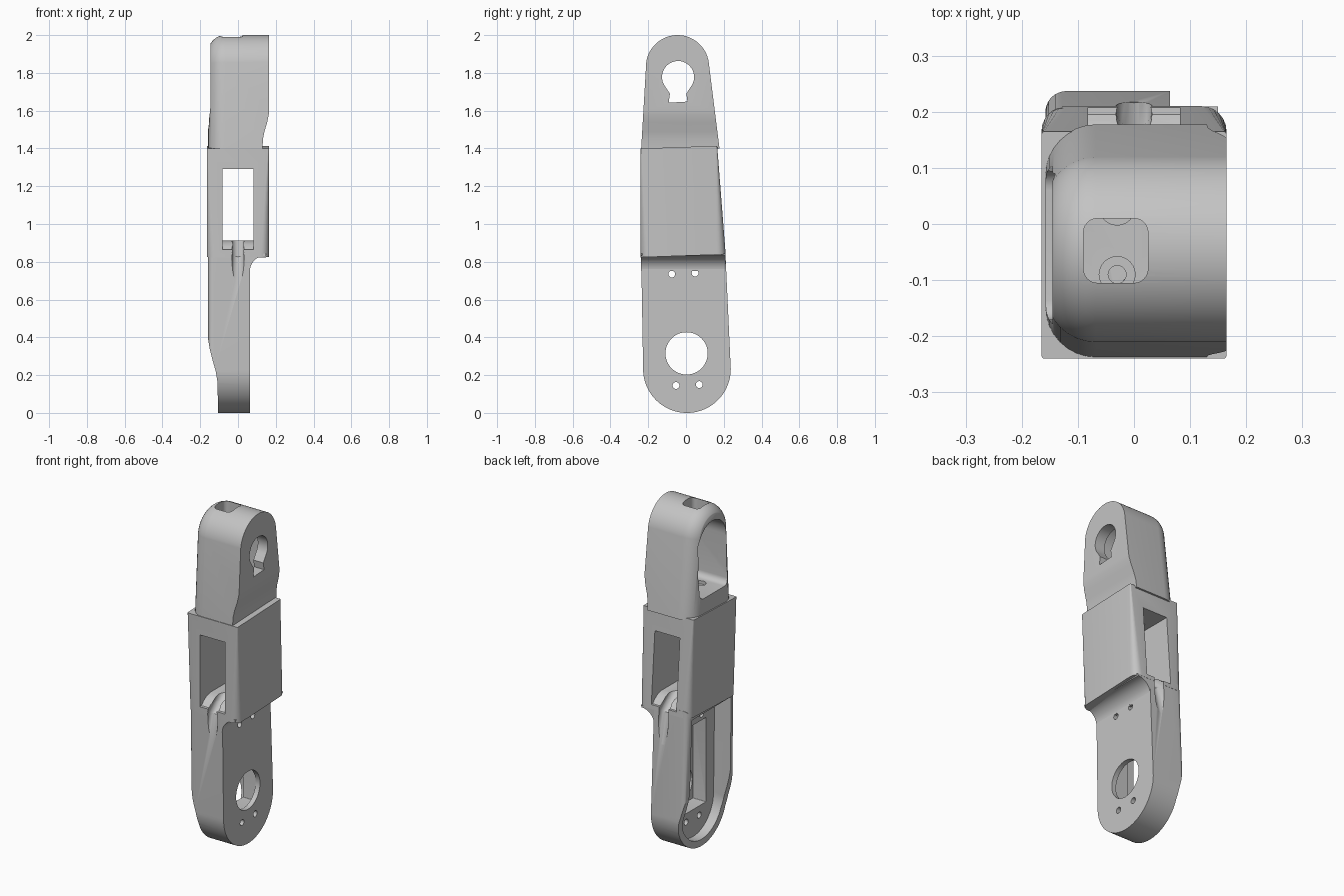
import bpy, bmesh, math
from mathutils import Vector

cube = bpy.data.objects.get("Cube")
if cube:
    bpy.data.objects.remove(cube)

grey = bpy.data.materials.new("plain grey")
grey.use_nodes = True
colour = (0.55, 0.55, 0.55, 1)
grey.diffuse_color = colour
grey.node_tree.nodes["Principled BSDF"].inputs["Base Color"].default_value = colour


# --- helpers ---
def place(pts, axis, t):
    """Put a flat outline on the plane at distance t along an axis."""
    if axis == "x":
        return [(t, u, v) for u, v in pts]
    if axis == "y":
        return [(u, t, v) for u, v in pts]
    return [(u, v, t) for u, v in pts]


def loft(name, rings):
    bm = bmesh.new()
    rows = [[bm.verts.new(p) for p in ring] for ring in rings]
    n = len(rows[0])
    for a, b in zip(rows, rows[1:]):
        for i in range(n):
            j = (i + 1) % n
            bm.faces.new((a[i], a[j], b[j], b[i]))
    bm.faces.new(rows[0])
    bm.faces.new(rows[-1])
    bmesh.ops.recalc_face_normals(bm, faces=bm.faces)
    mesh = bpy.data.meshes.new(name)
    bm.to_mesh(mesh)
    bm.free()
    mesh.materials.append(grey)
    obj = bpy.data.objects.new(name, mesh)
    bpy.context.collection.objects.link(obj)
    return obj


def prism(name, pts, axis, a, b):
    return loft(name, [place(pts, axis, a), place(pts, axis, b)])


def arc(cx, cy, r, start, end, n):
    angles = [math.radians(start + (end - start) * i / n) for i in range(n + 1)]
    return [(cx + r * math.cos(a), cy + r * math.sin(a)) for a in angles]


def circle(cx, cy, r, n=32):
    return arc(cx, cy, r, 0, 360, n)[:-1]


def rounded(u0, u1, v0, v1, r):
    return (arc(u1 - r, v1 - r, r, 0, 90, 6) + arc(u0 + r, v1 - r, r, 90, 180, 6)
            + arc(u0 + r, v0 + r, r, 180, 270, 6) + arc(u1 - r, v0 + r, r, 270, 360, 6))


def inset(pts, d):
    """Shrink a counter-clockwise outline by d."""
    out = []
    for i, p in enumerate(pts):
        a, p, b = Vector(pts[i - 1]), Vector(p), Vector(pts[(i + 1) % len(pts)])
        e, f = (p - a).normalized(), (b - p).normalized()
        m, n = Vector((e.y, -e.x)), Vector((f.y, -f.x))
        out.append(tuple(p - (m + n) * d / (1 + m.dot(n))))
    return out


def rounded_slab(name, pts, x_sharp, x_round, r):
    """Slab across x whose edge is rounded on the -x side only."""
    rings = [place(pts, "x", x_sharp)]
    for i in range(9):
        a = math.pi / 2 * i / 8
        rings.append(place(inset(pts, r * (1 - math.cos(a))), "x",
                           x_round + r * (1 - math.sin(a))))
    return loft(name, rings)


def rod(name, a, b, r):
    """Round bar between two points (y, z) on the x = 0 plane."""
    a, b = Vector((0, *a)), Vector((0, *b))
    d = (b - a).normalized()
    side, up = Vector((1, 0, 0)), d.cross(Vector((1, 0, 0)))
    return loft(name, [[c + side * u + up * v for u, v in circle(0, 0, r, 24)] for c in (a, b)])


def combine(obj, tool, operation="DIFFERENCE"):
    mod = obj.modifiers.new("cut", "BOOLEAN")
    mod.operation, mod.solver, mod.object = operation, "EXACT", tool
    bpy.context.view_layer.objects.active = obj
    bpy.ops.object.modifier_apply(modifier=mod.name)


helpers = []


def tool(obj):
    obj.hide_render = True
    helpers.append(obj)
    return obj


# --- lower shell: rounded outline, tapered towards the foot ---
def lower_outline(top):
    return arc(0.005, 0.232, 0.232, 180, 360, 40) + [(0.207, top), (-0.238, top)]


lower = rounded_slab("lower_shell", lower_outline(0.88), 0.064, -0.158, 0.03)
side = [(0.2, -0.1), (0.2, 1), (-0.2, 1), (-0.2, 0.42), (-0.158, 0.39), (-0.15, 0.34),
        (-0.135, 0.28), (-0.118, 0.22), (-0.108, 0.16), (-0.105, -0.1)]
combine(lower, tool(prism("taper", side, "y", -0.5, 0.5)), "INTERSECT")

lower_cutters = [
    prism("shell_pocket", inset(lower_outline(0.86), 0.04), "x", -0.4, -0.05),
    prism("motor_recess", rounded(-0.115, 0.118, 0.2, 0.7, 0.004), "x", -0.3, 0.035),
    prism("shaft_hole", circle(0.003, 0.315, 0.112, 48), "x", 0, 0.3),
]
for y, z in ((-0.075, 0.735), (0.048, 0.74), (-0.053, 0.145), (0.07, 0.15)):
    lower_cutters.append(prism("screw_hole", circle(y, z, 0.018, 20), "x", -0.3, 0.3))
for c in lower_cutters:
    combine(lower, tool(c))


# --- middle block: corners grow rounder downwards ---
def tilted(ring):
    return [(x, y, z + 0.035 * y) for x, y, z in ring]


middle = loft("middle_block", [
    tilted(place(rounded(-0.165, 0.165, -0.24, 0.21, 0.045), "z", 0.832)),
    tilted(place(rounded(-0.165, 0.165, -0.24, 0.165, 0.006), "z", 1.408))])

# --- fillet under the block on the +x side ---
curve = arc(0.145, 0.75, 0.082, 180, 90, 10)
fillet = prism("block_fillet", curve + [(0.15, 0.845), (0.05, 0.845), (0.05, 0.75)],
               "y", -0.238, 0.209)

# --- cable window through the block, with curved sill and grooves ---
sill = [(-0.3, 0.86), (-0.225, 0.865), (-0.205, 0.885), (-0.18, 0.902), (-0.14, 0.912),
        (0.11, 0.912), (0.15, 0.902), (0.175, 0.885), (0.195, 0.865), (0.3, 0.86)]
window = tool(prism("cable_window", sill + [(0.3, 1.29), (-0.3, 1.29)], "x", -0.082, 0.082))
grooves = [window]
for s, skin in ((-1, 0.24), (1, 0.212)):
    grooves.append(tool(rod("groove_top", (s * (skin - 0.14), 0.945),
                            (s * (skin - 0.005), 0.84), 0.032)))
    grooves.append(tool(rod("groove_run", (s * (skin - 0.025), 0.9),
                            (s * (skin + 0.035), 0.66), 0.032)))
for c in grooves:
    combine(middle, c)
    combine(lower, c)

# --- upper head: arched outline, rounded on -x, scooped at the base ---
head = arc(-0.045, 1.833, 0.167, 10, 172, 40) + [(-0.243, 1.3), (0.19, 1.3)]
upper = rounded_slab("upper_head", head, 0.165, -0.158, 0.09)
waist = [(0.13, 1.4), (0.132, 1.45), (0.14, 1.49), (0.155, 1.54), (0.163, 1.58), (0.167, 1.62),
         (0.167, 2.1), (-0.145, 2.1), (-0.145, 1.63), (-0.15, 1.58), (-0.158, 1.52), (-0.16, 1.4)]
combine(upper, tool(prism("waist", waist, "y", -0.5, 0.5)), "INTERSECT")

pocket = (arc(-0.04, 1.79, 0.13, 0, 180, 28) + arc(-0.135, 1.535, 0.035, 180, 270, 6)
          + arc(0.06, 1.535, 0.035, 270, 360, 6))
keyhole = arc(-0.042, 1.778, 0.085, -40, 220, 32) + [
    (-0.085, 1.69), (-0.092, 1.642), (0.008, 1.648), (0.002, 1.69)]
for c in (prism("head_pocket", pocket, "x", -0.4, 0.1),
          prism("keyhole", keyhole, "x", 0, 0.3),
          prism("top_opening", rounded(-0.09, 0.025, -0.105, 0.01, 0.025), "z", 1.8, 2.2)):
    combine(upper, tool(c))

# --- screw holes between head pocket and window ---
for y in (-0.09, 0.03):
    screw = tool(prism("floor_screw", circle(-0.03, y, 0.016, 20), "z", 1.2, 1.6))
    seat = tool(prism("screw_seat", circle(-0.03, y, 0.032, 24), "z", 1.48, 1.6))
    combine(upper, seat)
    combine(upper, screw)
    combine(middle, screw)

# --- tidy up and shade ---
for h in helpers:
    bpy.data.objects.remove(h)
for obj in (lower, middle, fillet, upper):
    bpy.ops.object.select_all(action="DESELECT")
    obj.select_set(True)
    bpy.context.view_layer.objects.active = obj
    bpy.ops.object.shade_smooth_by_angle(angle=math.radians(30))
